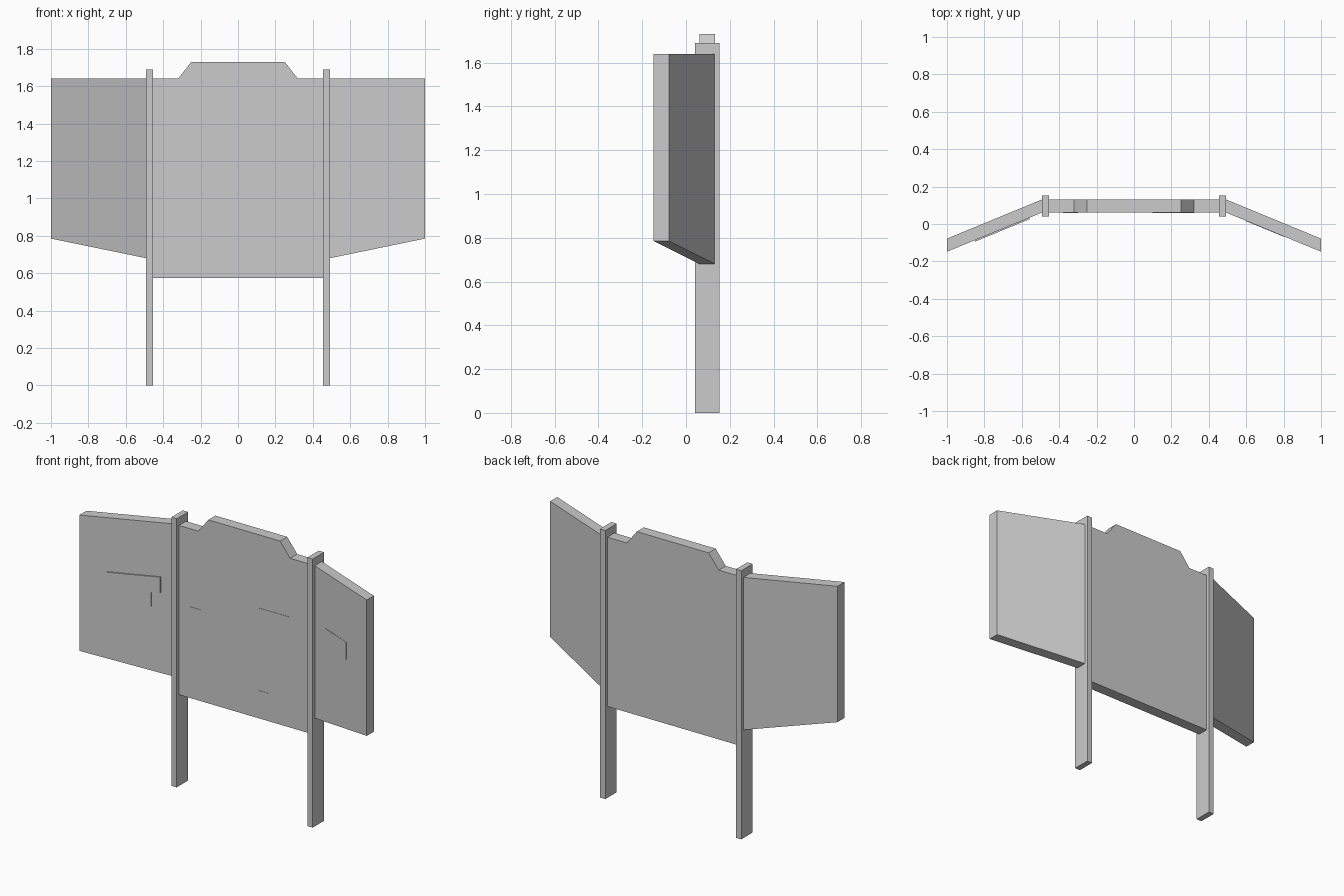
import bpy
import bmesh

cube = bpy.data.objects.get("Cube")
if cube:
    bpy.data.objects.remove(cube, do_unlink=True)

grey = bpy.data.materials.new("light_grey")
grey.use_nodes = True
grey.diffuse_color = (0.6, 0.6, 0.6, 1)
grey.node_tree.nodes["Principled BSDF"].inputs["Base Color"].default_value = (0.6, 0.6, 0.6, 1)

WING_START = 0.49
WING_SLOPE = 0.412
PANEL_FRONT = 0.062
PANEL_DEPTH = 0.07


def front_y(x):
    """Front surface: flat in the middle, swept forward on the wings."""
    return PANEL_FRONT - max(0, abs(x) - WING_START) * WING_SLOPE


def prism(name, outline, y_of_x, depth):
    """Extrude an x-z outline backwards, following y_of_x along its width."""
    bm = bmesh.new()
    front = [bm.verts.new((x, y_of_x(x), z)) for x, z in outline]
    back = [bm.verts.new((x, y_of_x(x) + depth, z)) for x, z in outline]
    bm.faces.new(front)
    bm.faces.new(back[::-1])
    for i in range(len(outline)):
        j = (i + 1) % len(outline)
        bm.faces.new((front[i], back[i], back[j], front[j]))
    bmesh.ops.recalc_face_normals(bm, faces=bm.faces)
    mesh = bpy.data.meshes.new(name)
    bm.to_mesh(mesh)
    bm.free()
    mesh.materials.append(grey)
    obj = bpy.data.objects.new(name, mesh)
    bpy.context.collection.objects.link(obj)
    return obj


def rect(x0, x1, z0, z1):
    return [(x0, z0), (x1, z0), (x1, z1), (x0, z1)]


# Centre board with raised crest
half = [(0.46, 0.575), (0.46, 1.64), (0.32, 1.64), (0.25, 1.73)]
prism("centre_board", half + [(-x, z) for x, z in reversed(half)], front_y, PANEL_DEPTH)

# Posts and swept side boards
for side, s in (("left", 1), ("right", -1)):
    prism(side + "_post", rect(s * 0.455, s * 0.492, 0, 1.69), lambda x: 0.04, 0.113)
    wing = [(s * WING_START, 0.68), (s, 0.785), (s, 1.64), (s * WING_START, 1.64)]
    prism(side + "_wing", wing, front_y, PANEL_DEPTH)

# Thin plates on the front: x range, z range, thickness
plates = {
    "right_wing_upper_plate": (-0.85, -0.56, 1.2, 1.3, 0.008),
    "right_wing_lower_plate": (-0.85, -0.61, 1.11, 1.2, 0.008),
    "centre_upper_plate": (0.1, 0.32, 1.14, 1.27, 0.002),
    "centre_middle_plate": (0.15, 0.32, 1.02, 1.14, 0.002),
    "centre_lower_plate": (0.1, 0.17, 0.65, 0.75, 0.002),
    "centre_small_plate": (-0.38, -0.3, 1.05, 1.15, 0.002),
    "left_wing_plate": (0.6, 0.8, 1.18, 1.29, 0.002),
}
for name, (x0, x1, z0, z1, t) in plates.items():
    prism(name, rect(x0, x1, z0, z1), lambda x: front_y(x) - t, t)
